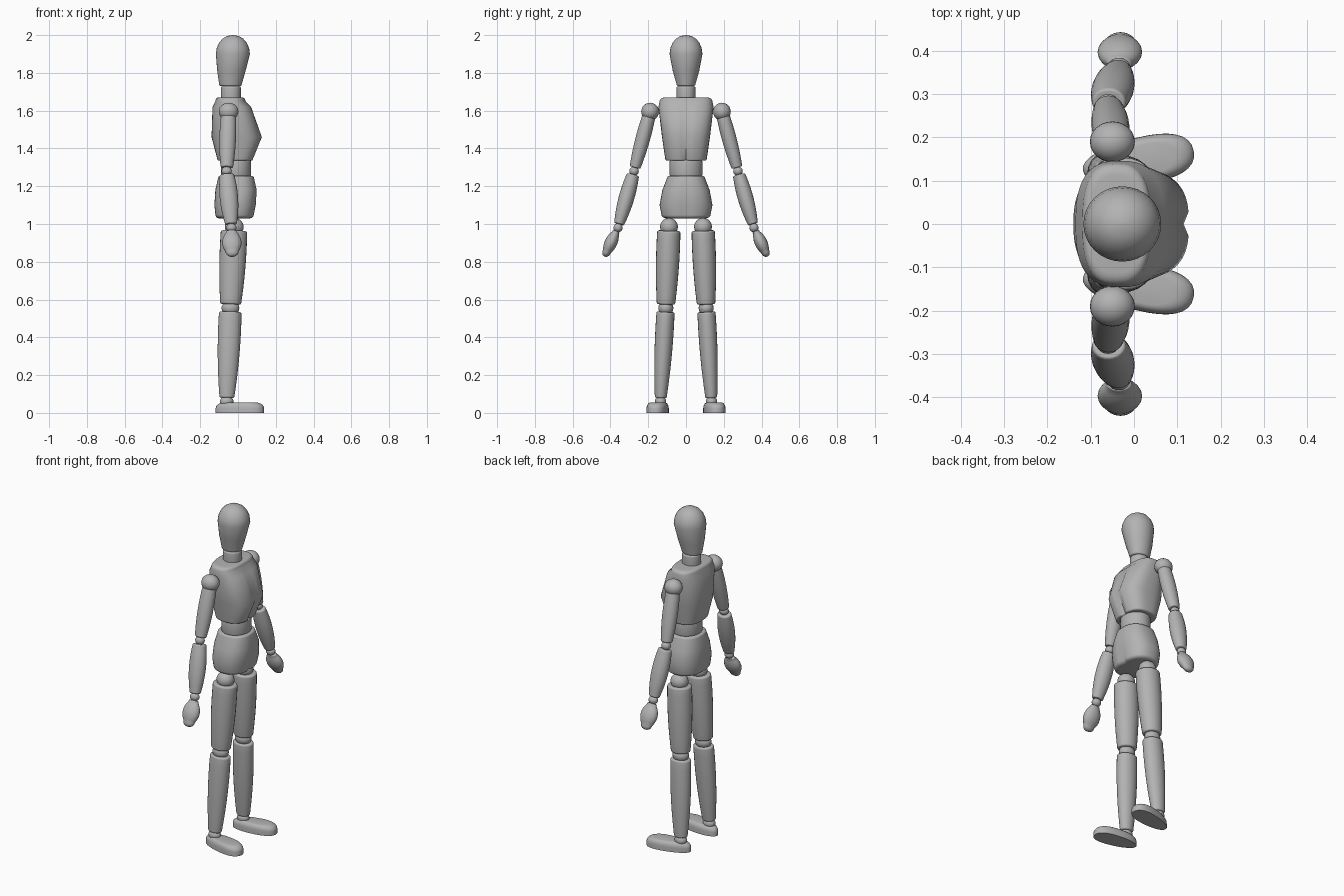
import bpy, bmesh, math
from mathutils import Vector, Matrix

if "Cube" in bpy.data.objects:
    bpy.data.objects.remove(bpy.data.objects["Cube"], do_unlink=True)

SHADE = 0.45
GREY = (SHADE, SHADE, SHADE, 1)
mat = bpy.data.materials.new("mannequin grey")
mat.use_nodes = True
mat.diffuse_color = GREY
bsdf = next(node for node in mat.node_tree.nodes if node.type == "BSDF_PRINCIPLED")
bsdf.inputs["Base Color"].default_value = GREY


def finish(name, bm):
    """Turn the bmesh into a smooth object that keeps its hard edges."""
    bmesh.ops.recalc_face_normals(bm, faces=bm.faces)
    mesh = bpy.data.meshes.new(name)
    bm.to_mesh(mesh)
    bm.free()
    mesh.materials.append(mat)
    mesh.shade_smooth()
    mesh.set_sharp_from_angle(angle=math.radians(45))
    obj = bpy.data.objects.new(name, mesh)
    bpy.context.collection.objects.link(obj)


def rounded_end(key, depth, inset, steps=5):
    """Shrinking sections that round off the end section over the given depth."""
    height, back, front, half = key
    middle, reach = (front + back) / 2, (front - back) / 2
    for step in range(1, steps + 1):
        angle = math.pi / 2 * step / steps
        scale = 1 - inset * (1 - math.cos(angle))
        yield (height + depth * math.sin(angle), middle - reach * scale,
               middle + reach * scale, half * scale)


def superellipse(value, power):
    return math.copysign(abs(value) ** (2 / power), value)


def loft(name, keys, frame=Matrix(), power=2, sides=32, lip=0.01, lip_inset=0.2,
         dome=0.01, dome_inset=0.2, groove=0, taper=0):
    """Skin sections of (height, back, front, half width), rounded at both ends."""
    sections = list(keys)
    if lip:
        sections = list(rounded_end(keys[0], -lip, lip_inset))[::-1] + sections
    sections += rounded_end(keys[-1], dome, dome_inset)
    bottom, top = sections[0][0], sections[-1][0]
    bm = bmesh.new()
    loops = []
    for height, back, front, half in sections:
        loop = []
        for i in range(sides):
            angle = math.tau * i / sides
            c, s = math.cos(angle), math.sin(angle)
            x = (back + front) / 2 + superellipse(c, power) * (front - back) / 2
            y = superellipse(s, power) * half * (1 + taper * c)
            if i == 0:
                x -= groove * (top - height) / (top - bottom)
            loop.append(bm.verts.new(frame @ Vector((x, y, height))))
        loops.append(loop)
    for low, high in zip(loops, loops[1:]):
        for i in range(sides):
            j = (i + 1) % sides
            bm.faces.new((low[i], low[j], high[j], high[i]))
    bm.faces.new(loops[0])
    bm.faces.new(loops[-1])
    finish(name, bm)


def limb(name, start, end, radii, flat, gap=0.02, dome=0.01, dome_inset=0.2, steps=10):
    """Swelling rod between two joints; its radius follows a quadratic curve."""
    z = (end - start).normalized()
    x = (Vector((1, 0, 0)) - z * z.x).normalized()
    frame = Matrix((x, z.cross(x), z)).transposed().to_4x4()
    frame.translation = start
    lip = 0.01
    bottom, top = gap + lip, (end - start).length - gap - dome
    first, swell, last = radii
    keys = []
    for step in range(steps + 1):
        t = step / steps
        r = first * (1 - t) ** 2 + 2 * swell * t * (1 - t) + last * t ** 2
        keys.append((bottom + (top - bottom) * t, -r, r, r * flat))
    loft(name, keys, frame, sides=24, dome=dome, dome_inset=dome_inset)


def ball(name, centre, depth, width):
    bm = bmesh.new()
    matrix = Matrix.Translation(centre) @ Matrix.Diagonal((depth, width, width, 1))
    bmesh.ops.create_uvsphere(bm, u_segments=24, v_segments=14, radius=1, matrix=matrix)
    finish(name, bm)


# Head and neck
loft("head", [(1.74, -.1, .02, .05), (1.81, -.11, .04, .07), (1.9, -.117, .063, .087)],
     dome=0.1, dome_inset=0.95)
loft("neck", [(1.66, -.09, .015, .05), (1.72, -.09, .015, .05)])

# Torso, with a groove up the front of the ribs
loft("chest", [(1.345, -.11, .08, .11), (1.46, -.14, .127, .127), (1.62, -.135, .07, .146),
               (1.65, -.12, .04, .14)],
     power=2.7, sides=48, lip_inset=0.1, dome=0.02, groove=0.02)
loft("waist", [(1.26, -.09, .07, .087), (1.33, -.09, .07, .087)])
loft("pelvis", [(1.05, -.12, .085, .13), (1.1, -.125, .095, .14), (1.18, -.12, .1, .125),
                (1.245, -.105, .085, .1)],
     power=2.4, sides=40, lip=0.02, groove=0.01)

for name, side in (("left", 1), ("right", -1)):
    def joint(x, y, z):
        return Vector((x, side * y, z))

    # Arm
    shoulder = joint(-.05, .19, 1.595)
    elbow = joint(-.06, .275, 1.28)
    wrist = joint(-.035, .36, .98)
    fingertip = joint(-.03, .44, .81)
    ball(name + "_shoulder_ball", shoulder, .052, .047)
    limb(name + "_upper_arm", shoulder, elbow, (.04, .05, .034), flat=0.88)
    ball(name + "_elbow", elbow, .027, .025)
    limb(name + "_forearm", elbow, wrist, (.04, .06, .033), flat=0.85)
    ball(name + "_wrist", wrist, .027, .024)
    limb(name + "_hand", wrist, fingertip, (.03, .07, .035), flat=0.65,
         dome=0.03, dome_inset=0.9)

    # Leg
    hip = joint(-.02, .09, .985)
    knee = joint(-.04, .107, .555)
    ankle = joint(-.06, .135, .06)
    ball(name + "_hip_ball", hip, .05, .047)
    limb(name + "_thigh", hip, knee, (.07, .075, .056), flat=0.88)
    ball(name + "_knee", knee, .047, .04)
    limb(name + "_calf", knee, ankle, (.06, .065, .04), flat=0.8)
    ball(name + "_ankle", ankle, .036, .03)
    splay = Matrix.Rotation(side * math.radians(10), 4, "Z")
    loft(name + "_foot", [(0, -.13, .13, .053), (.025, -.13, .13, .053)],
         Matrix.Translation(joint(.01, .146, 0)) @ splay,
         power=2.3, lip=0, dome=0.03, dome_inset=0.35, taper=0.2)
